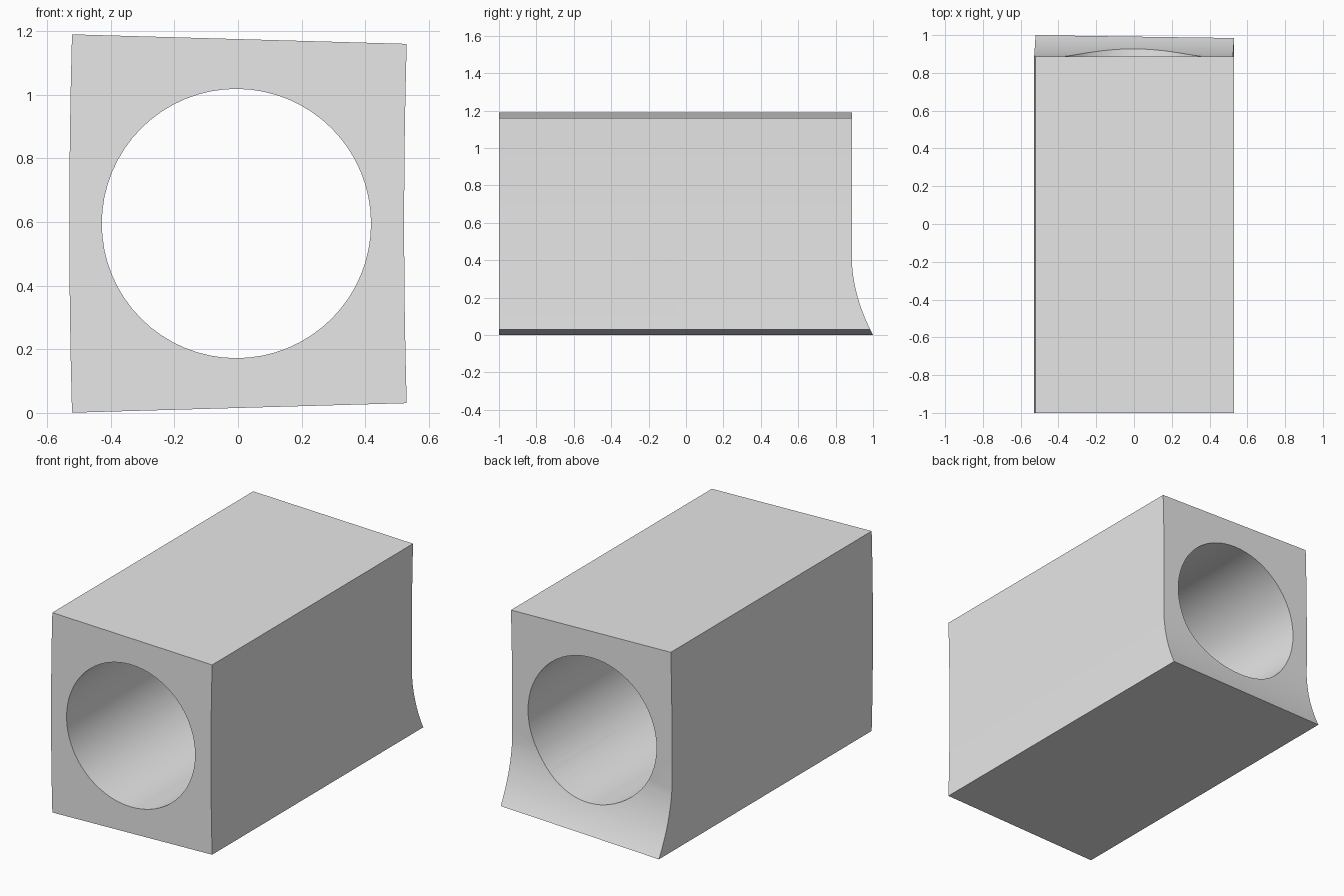
import bpy
import bmesh
from math import sin, cos, pi

cube = bpy.data.objects.get("Cube")
if cube:
    bpy.data.objects.remove(cube, do_unlink=True)

MID_Z = 0.595      # height of the bore and block centre
RING_X = 20.4      # centre of the large ring the block is a segment of
WEDGE = 0.0284     # half angle of the segment

grey = bpy.data.materials.new("light grey")
grey.use_nodes = True
grey.diffuse_color = (0.8, 0.8, 0.8, 1)
grey.node_tree.nodes["Principled BSDF"].inputs["Base Color"].default_value = (0.8, 0.8, 0.8, 1)


def prism(name, points, offset):
    """Closed solid made by extruding a planar outline along offset."""
    bm = bmesh.new()
    face = bm.faces.new([bm.verts.new(p) for p in points])
    new = bmesh.ops.extrude_face_region(bm, geom=[face])["geom"]
    bmesh.ops.translate(bm, vec=offset, verts=[v for v in new if isinstance(v, bmesh.types.BMVert)])
    bmesh.ops.recalc_face_normals(bm, faces=bm.faces)
    mesh = bpy.data.meshes.new(name)
    bm.to_mesh(mesh)
    bm.free()
    mesh.materials.append(grey)
    obj = bpy.data.objects.new(name, mesh)
    bpy.context.collection.objects.link(obj)
    return obj


def ring_arc(radius, steps=8):
    angles = [WEDGE * (2 * i / steps - 1) for i in range(steps + 1)]
    return [(RING_X - radius * cos(a), -1, MID_Z + radius * sin(a)) for a in angles]


# Block: slightly tapered ring segment, long in y
block = prism("bored_block", ring_arc(RING_X + 0.53) + ring_arc(RING_X - 0.522)[::-1], (0, 2.2, 0))

# Bore cutter
bore = prism("bore_cutter",
             [(-0.005 + 0.423 * cos(2 * pi * i / 64), -1.5, MID_Z + 0.423 * sin(2 * pi * i / 64))
              for i in range(64)], (0, 3, 0))

# Back cutter: flat above, sweeping out to a lip at the bottom
sweep = []
for i in range(17):
    t = 1.1 * i / 16
    sweep.append((-1, 0.888 + 0.112 * (0.25 * t + 0.75 * t * t), 0.37 * (1 - t)))
outline = [(-1, 0.888, 1.5)] + sweep + [(-1, 1.5, sweep[-1][2]), (-1, 1.5, 1.5)]
back = prism("back_cutter", outline, (2, 0, 0))

bpy.ops.object.select_all(action="DESELECT")
bpy.context.view_layer.objects.active = block
block.select_set(True)
for cutter in (back, bore):
    cutter.hide_render = True
    mod = block.modifiers.new(cutter.name, "BOOLEAN")
    mod.operation = "DIFFERENCE"
    mod.solver = "EXACT"
    mod.object = cutter
    bpy.ops.object.modifier_apply(modifier=mod.name)
    bpy.data.objects.remove(cutter, do_unlink=True)

bpy.ops.object.shade_smooth_by_angle(angle=pi / 6)
